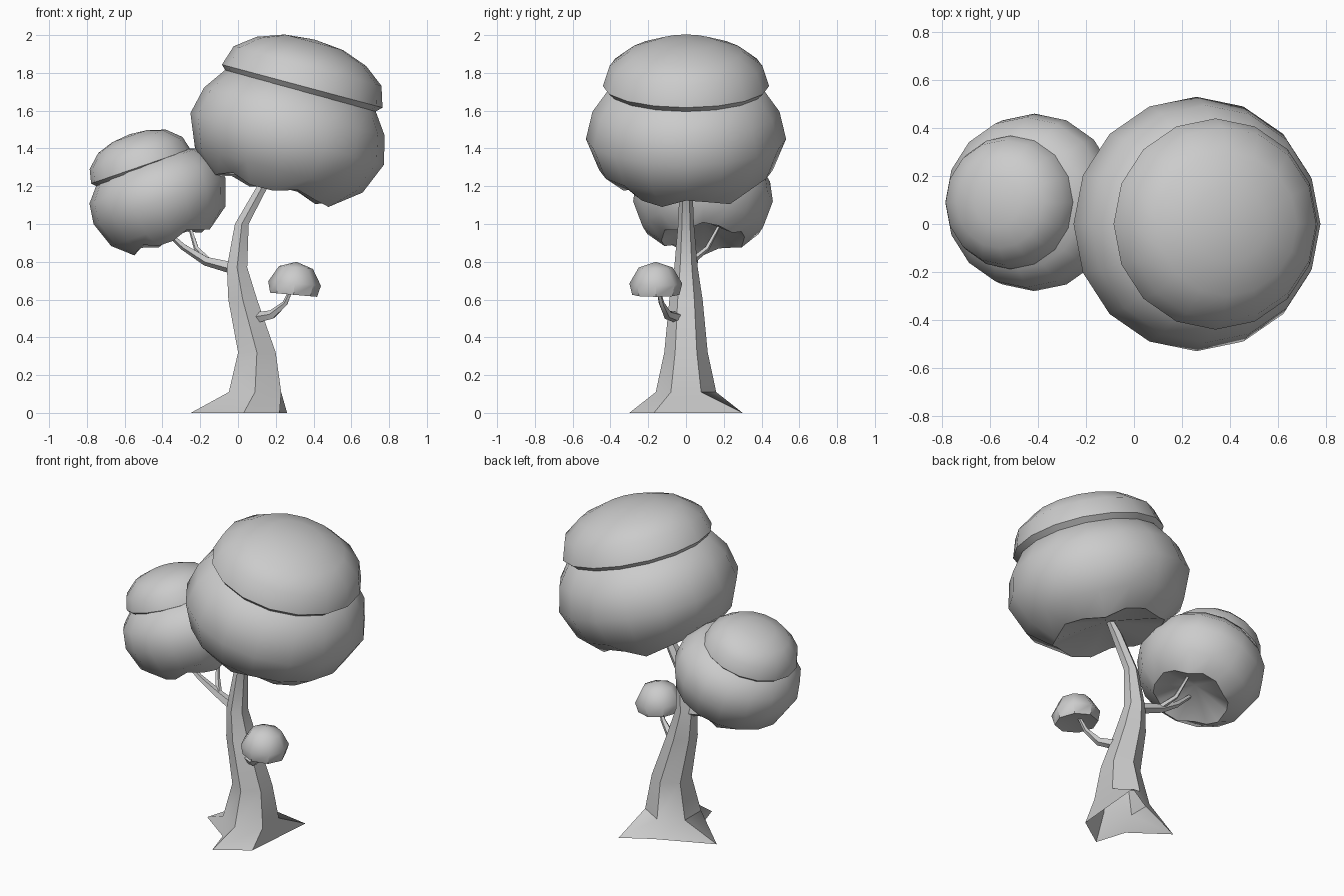
import bpy, bmesh, math
from mathutils import Vector, Matrix

if "Cube" in bpy.data.objects:
    bpy.data.objects.remove(bpy.data.objects["Cube"])


def finish(name, bm, angle):
    bmesh.ops.recalc_face_normals(bm, faces=bm.faces)
    me = bpy.data.meshes.new(name)
    bm.to_mesh(me)
    bm.free()
    ob = bpy.data.objects.new(name, me)
    bpy.context.collection.objects.link(ob)
    bpy.ops.object.select_all(action='DESELECT')
    ob.select_set(True)
    bpy.context.view_layer.objects.active = ob
    bpy.ops.object.shade_smooth_by_angle(angle=math.radians(angle))
    return ob


def skin(name, rings, cap_start, cap_end, angle=35):
    """Join rings of points with quads; a cap is None or a centre point."""
    bm = bmesh.new()
    loops = [[bm.verts.new(p) for p in r] for r in rings]
    n = len(loops[0])
    for a, b in zip(loops, loops[1:]):
        for i in range(n):
            j = (i + 1) % n
            bm.faces.new((a[i], a[j], b[j], b[i]))
    for loop, tip in ((loops[0], cap_start), (loops[-1], cap_end)):
        if tip is not None:
            v = bm.verts.new(tip)
            for i in range(n):
                bm.faces.new((loop[i], loop[(i + 1) % n], v))
    return finish(name, bm, angle)


def foliage(name, centre, tilt, profile, segs, wave=0.0):
    """Lathed clump tilted about y; first and last profile points are the poles."""
    m = Matrix.Translation(centre) @ Matrix.Rotation(math.radians(tilt), 4, 'Y')
    rings = []
    for k, (r, z) in enumerate(profile[1:-1]):
        ring = []
        for i in range(segs):
            a = 2 * math.pi * i / segs
            dz = wave * math.sin(5 * a + 1) if k == 0 else 0
            ring.append(m @ Vector((r * math.cos(a), r * math.sin(a), z + dz)))
        rings.append(ring)
    return skin(name, rings, m @ Vector((0, 0, profile[0][1])),
                m @ Vector((0, 0, profile[-1][1])), 42)


def branch(name, path, sides=5):
    """Tapered tube along (x, y, z, radius) points."""
    pts = [Vector(p[:3]) for p in path]
    rings = []
    for i, p in enumerate(pts):
        d = pts[min(i + 1, len(pts) - 1)] - pts[max(i - 1, 0)]
        u = d.cross(Vector((0, 1, 0))).normalized()
        v = d.cross(u).normalized()
        rings.append([p + path[i][3] * (u * math.cos(t) + v * math.sin(t))
                      for t in (2 * math.pi * k / sides for k in range(sides))])
    return skin(name, rings, pts[0], pts[-1])


# Trunk: splayed root feet, then tapering six-sided rings (centre x, z, radius)
feet = [(0.03, -0.30), (0.22, -0.17), (0.26, 0.30), (0.09, 0.20), (-0.25, 0.05), (-0.03, -0.11)]
rings = [[(x, y, 0) for x, y in feet]]
for cx, z, r in [(0.09, 0.11, 0.16), (0.10, 0.32, 0.115), (0.025, 0.60, 0.088),
                 (-0.005, 0.77, 0.062), (0.02, 1.0, 0.042), (0.13, 1.2, 0.034), (0.2, 1.3, 0.02)]:
    rings.append([(cx + r * math.cos(math.radians(60 * k - 90)),
                   r * math.sin(math.radians(60 * k - 90)), z) for k in range(6)])
skin("trunk", rings, None, (0.2, 0, 1.3))

# Branches
branch("left_branch", [(-0.01, 0.0, 0.765, 0.035), (-0.17, 0.04, 0.805, 0.026),
                       (-0.29, 0.03, 0.88, 0.018), (-0.40, 0.02, 0.98, 0.012)])
branch("left_fork", [(-0.16, 0.04, 0.81, 0.018), (-0.22, 0.11, 0.87, 0.014),
                     (-0.26, 0.18, 1.0, 0.009)])
branch("right_branch", [(0.09, -0.03, 0.50, 0.032), (0.18, -0.10, 0.52, 0.025),
                        (0.25, -0.13, 0.58, 0.015), (0.29, -0.15, 0.67, 0.010)])

# Large foliage clump and its overlapping cap
foliage("large_foliage", (0.26, 0, 1.45), 15,
        [(0, -0.2), (0.33, -0.27), (0.46, -0.17), (0.53, 0.0), (0.495, 0.15), (0.41, 0.27),
         (0.2, 0.34), (0, 0.36)], 16, 0.025)
foliage("large_foliage_cap", (0.34, 0, 1.73), 15,
        [(0, 0.02), (0.385, -0.055), (0.44, 0.0), (0.405, 0.11), (0.3, 0.19), (0.16, 0.24),
         (0, 0.255)], 16)

# Medium foliage clump and its cap
foliage("medium_foliage", (-0.415, 0.09, 1.12), -19,
        [(0, -0.11), (0.22, -0.21), (0.32, -0.14), (0.37, 0.0), (0.355, 0.11), (0.28, 0.2),
         (0.15, 0.24), (0, 0.25)], 16, 0.02)
foliage("medium_foliage_cap", (-0.515, 0.09, 1.305), -19,
        [(0, 0.0), (0.24, -0.04), (0.278, 0.0), (0.26, 0.075), (0.19, 0.14), (0.1, 0.17),
         (0, 0.18)], 16)

# Small foliage tuft
foliage("small_foliage", (0.30, -0.16, 0.69), 5,
        [(0, -0.04), (0.125, -0.065), (0.14, -0.005), (0.09, 0.08), (0, 0.11)], 8)
